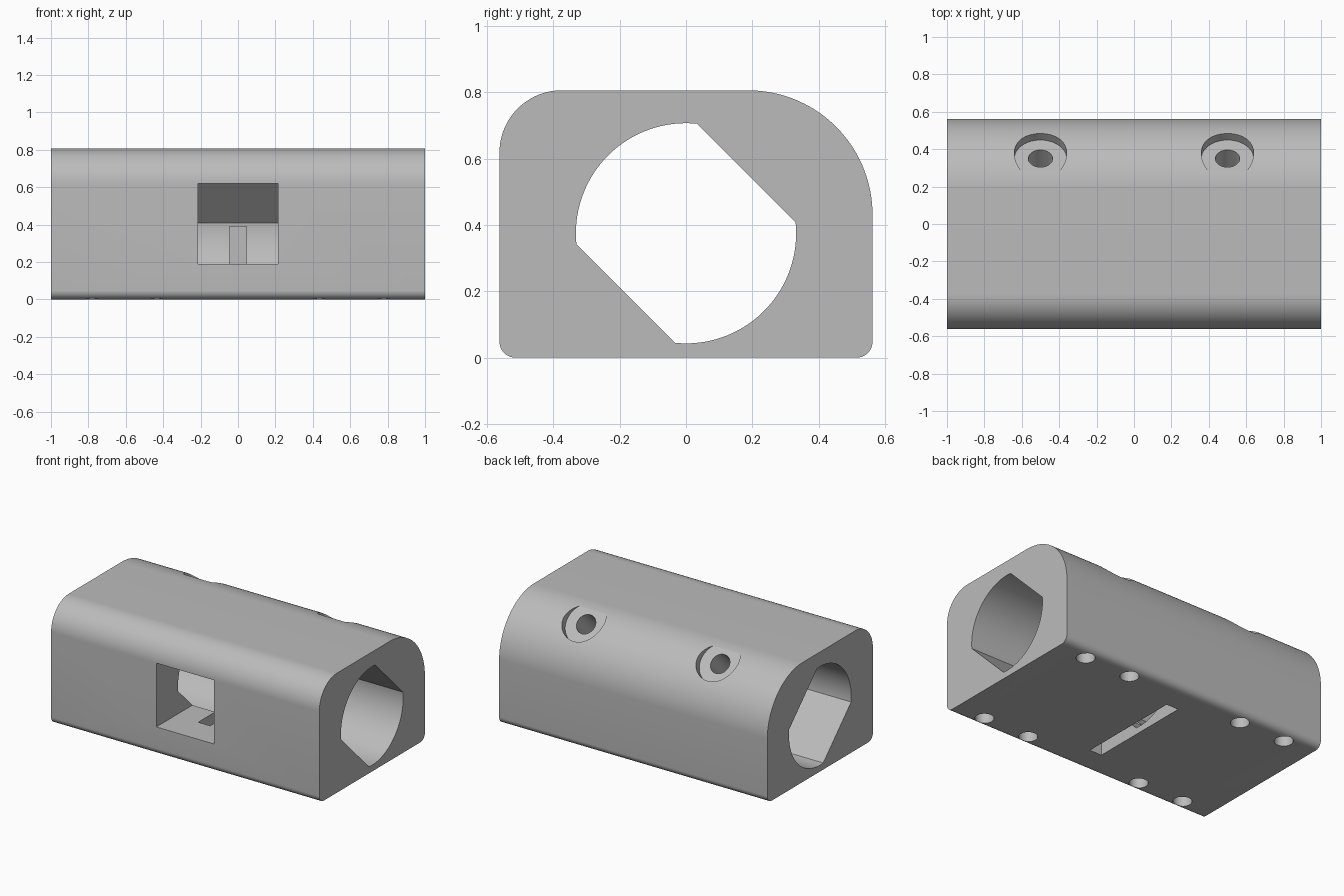
import bpy, bmesh
from math import cos, sin, radians, acos, degrees
from mathutils import Matrix, Vector

if "Cube" in bpy.data.objects:
    bpy.data.objects.remove(bpy.data.objects["Cube"])

W, H = 0.5625, 0.806               # half depth and height of the block
AXIS_Z, BORE_R, FLAT = 0.375, 0.332, 0.257

grey = bpy.data.materials.new("light grey")
grey.use_nodes = True
grey.diffuse_color = (0.5, 0.5, 0.5, 1)
grey.node_tree.nodes["Principled BSDF"].inputs["Base Color"].default_value = (0.5, 0.5, 0.5, 1)


def arc(cy, cz, r, a0, a1, n):
    """Points on an arc in the y-z plane, angles in degrees."""
    angles = [radians(a0 + (a1 - a0) * i / n) for i in range(n + 1)]
    return [(cy + r * cos(a), cz + r * sin(a)) for a in angles]


def add_object(name, bm):
    bmesh.ops.recalc_face_normals(bm, faces=bm.faces)
    mesh = bpy.data.meshes.new(name)
    bm.to_mesh(mesh)
    bm.free()
    mesh.materials.append(grey)
    obj = bpy.data.objects.new(name, mesh)
    bpy.context.collection.objects.link(obj)
    return obj


def prism(name, outline, half_length):
    """Extrude a y-z outline along x."""
    bm = bmesh.new()
    face = bm.faces.new([bm.verts.new((-half_length, y, z)) for y, z in outline])
    new = bmesh.ops.extrude_face_region(bm, geom=[face])["geom"]
    verts = [v for v in new if isinstance(v, bmesh.types.BMVert)]
    bmesh.ops.translate(bm, verts=verts, vec=(2 * half_length, 0, 0))
    return add_object(name, bm)


def box(name, x, y0, y1, z0, z1):
    return prism(name, [(y0, z0), (y1, z0), (y1, z1), (y0, z1)], x)


def cylinder(name, start, direction, radius, length, sides=48):
    bm = bmesh.new()
    direction = Vector(direction).normalized()
    turn = direction.to_track_quat("Z", "Y").to_matrix().to_4x4()
    place = Matrix.Translation(Vector(start) + direction * length / 2)
    bmesh.ops.create_cone(bm, cap_ends=True, segments=sides, radius1=radius,
                          radius2=radius, depth=length, matrix=place @ turn)
    return add_object(name, bm)


def cut(body, cutter):
    mod = body.modifiers.new(cutter.name, "BOOLEAN")
    mod.operation, mod.solver, mod.object = "DIFFERENCE", "EXACT", cutter
    bpy.context.view_layer.objects.active = body
    bpy.ops.object.modifier_apply(modifier=mod.name)
    bpy.data.objects.remove(cutter)


# Block with four different rounded edges
small, mid, big = 0.048, 0.1875, 0.375
outline = (arc(W - small, small, small, -90, 0, 10)
           + arc(W - big, H - big, big, 0, 90, 40)
           + arc(mid - W, H - mid, mid, 90, 180, 28)
           + arc(small - W, small, small, 180, 270, 10))
body = prism("housing_block", outline, 1)

# Lengthwise bore with two opposite diagonal flats
half = degrees(acos(FLAT / BORE_R))
bore = (arc(0, AXIS_Z, BORE_R, 45 + half, 225 - half, 48)
        + arc(0, AXIS_Z, BORE_R, 225 + half, 405 - half, 48))
cut(body, prism("bore_cutter", bore, 1.1))

# Front window and narrow slot through the base
cut(body, box("window_cutter", 0.215, -0.7, 0, 0.19, 0.62))
cut(body, box("slot_cutter", 0.045, -0.36, 0.36, -0.1, 0.39))

# Counterbored screw holes, square to the upper flat
for x in (-0.5, 0.5):
    cut(body, cylinder("counterbore_cutter", (x, 0.35, AXIS_Z + 0.35), (0, 1, 1), 0.14, 0.4))
    cut(body, cylinder("screw_hole_cutter", (x, 0.1, AXIS_Z + 0.1), (0, 1, 1), 0.065, 0.5))

# Blind mounting holes in the base
for x in (-0.78, -0.435, 0.435, 0.78):
    for y in (-0.475, 0.475):
        cut(body, cylinder("mounting_hole_cutter", (x, y, -0.1), (0, 0, 1), 0.058, 0.35, 32))

bpy.ops.object.select_all(action="DESELECT")
body.select_set(True)
bpy.context.view_layer.objects.active = body
bpy.ops.object.shade_smooth_by_angle(angle=radians(25))
